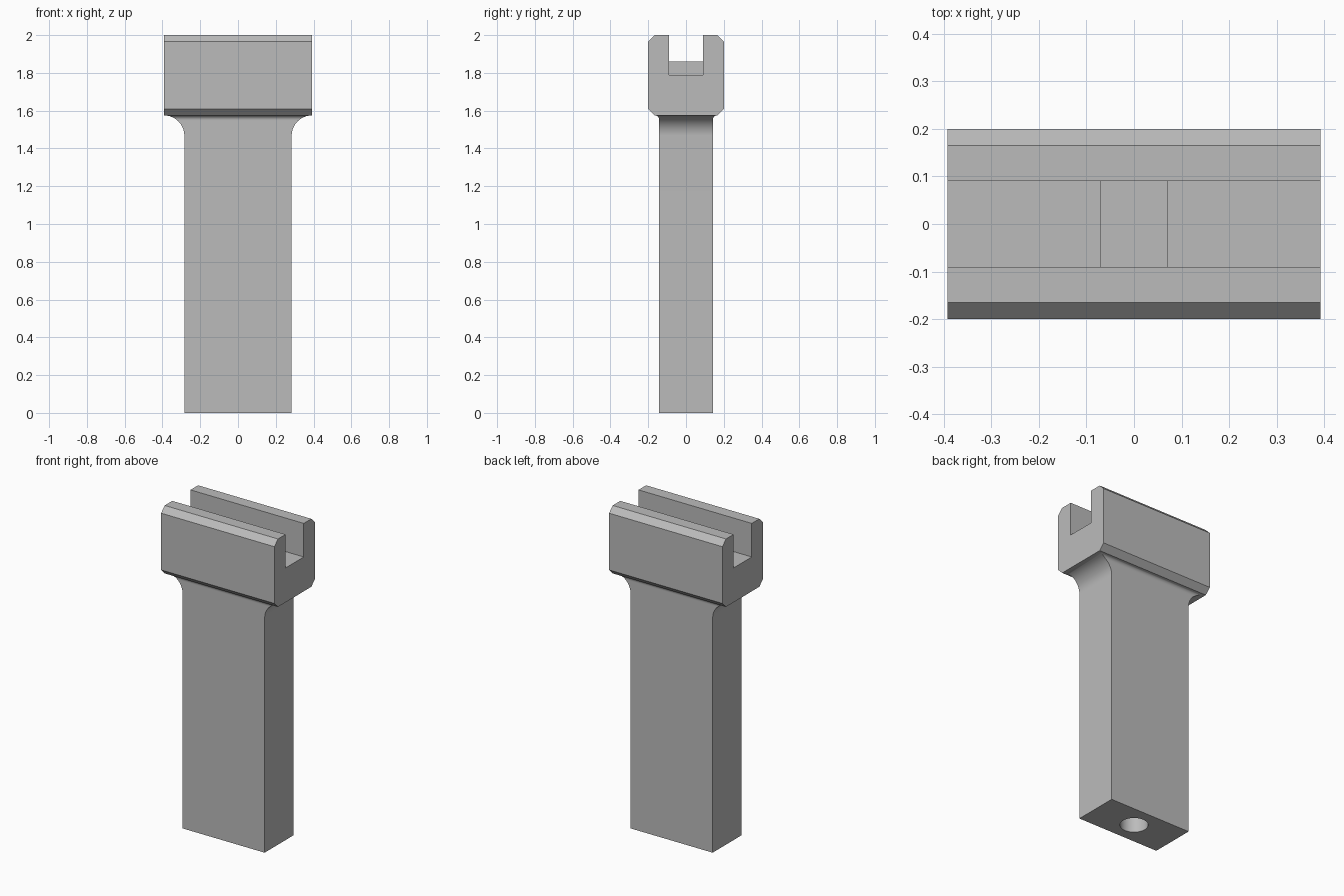
import bpy, bmesh, math

if "Cube" in bpy.data.objects:
    bpy.data.objects.remove(bpy.data.objects["Cube"], do_unlink=True)

grey = bpy.data.materials.new("plain grey")
grey.use_nodes = True
COLOUR = (0.5, 0.5, 0.5, 1)
grey.diffuse_color = COLOUR
grey.node_tree.nodes["Principled BSDF"].inputs["Base Color"].default_value = COLOUR

HEAD_X, HEAD_Y, HEAD_Z, TOP = 0.392, 0.2, 1.575, 2.0
CHAMFER, SLOT_Y, SLOT_Z = 0.035, 0.09, 1.79
SHAFT_X, SHAFT_Y = 0.284, 0.142
STEPS = 20


def finish(name, bm):
    bmesh.ops.recalc_face_normals(bm, faces=bm.faces)
    mesh = bpy.data.meshes.new(name)
    bm.to_mesh(mesh)
    bm.free()
    mesh.materials.append(grey)
    obj = bpy.data.objects.new(name, mesh)
    bpy.context.collection.objects.link(obj)
    return obj


def loft(name, rings):
    """Join matching rings of points into a closed solid."""
    bm = bmesh.new()
    loops = [[bm.verts.new(p) for p in ring] for ring in rings]
    n = len(loops[0])
    for a, b in zip(loops, loops[1:]):
        for i in range(n):
            j = (i + 1) % n
            bm.faces.new((a[i], a[j], b[j], b[i]))
    bm.faces.new(loops[0])
    bm.faces.new(loops[-1])
    return finish(name, bm)


# Slotted head: chamfered profile extruded along x
half = [(HEAD_Y - CHAMFER, HEAD_Z), (HEAD_Y, HEAD_Z + CHAMFER),
        (HEAD_Y, TOP - CHAMFER), (HEAD_Y - CHAMFER, TOP),
        (SLOT_Y, TOP), (SLOT_Y, SLOT_Z)]
profile = half + [(-y, z) for y, z in reversed(half)]
loft("head", [[(x, y, z) for y, z in profile] for x in (-HEAD_X, HEAD_X)])


# Raised stop in the middle of the slot
def rectangle(x, y, z):
    return [(-x, -y, z), (x, -y, z), (x, y, z), (-x, y, z)]


loft("slot_stop", [rectangle(0.07, SLOT_Y, z) for z in (SLOT_Z, 1.86)])


# Shaft with concave fillets flaring out to the head
def flare(z, radius):
    rise = max(0, z - (HEAD_Z - radius))
    return radius - math.sqrt(max(0, radius ** 2 - rise ** 2))


side_r = HEAD_X - SHAFT_X
face_r = HEAD_Y - CHAMFER - SHAFT_Y
levels = [0] + [HEAD_Z - side_r + side_r * math.sin(math.pi / 2 * i / STEPS)
                for i in range(STEPS + 1)]
shaft = loft("shaft", [rectangle(SHAFT_X + flare(z, side_r),
                                 SHAFT_Y + flare(z, face_r), z) for z in levels])

# Round hole in the foot of the shaft
circle = [(0.08 * math.cos(a), 0.08 * math.sin(a))
          for a in (math.tau * i / 48 for i in range(48))]
cutter = loft("hole_cutter", [[(x, y, z) for x, y in circle] for z in (-0.1, 0.5)])
cutter.hide_render = True
cutter.hide_set(True)
cut = shaft.modifiers.new("foot_hole", 'BOOLEAN')
cut.operation = 'DIFFERENCE'
cut.solver = 'EXACT'
cut.object = cutter
bpy.context.view_layer.objects.active = shaft
shaft.select_set(True)
bpy.ops.object.modifier_apply(modifier=cut.name)
bpy.data.objects.remove(cutter, do_unlink=True)
bpy.ops.object.shade_smooth_by_angle(angle=math.radians(30))
